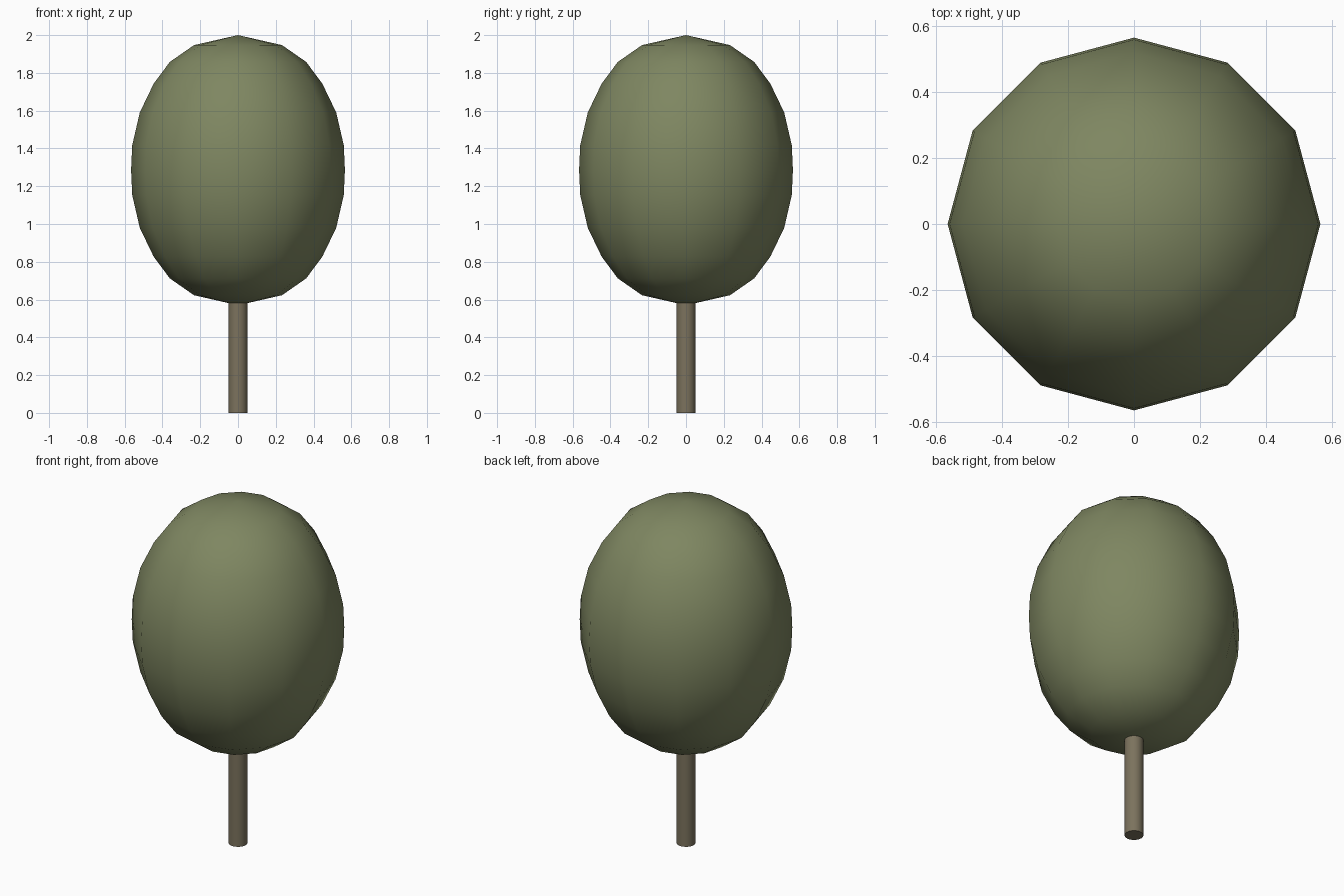
import bpy, bmesh, math

if "Cube" in bpy.data.objects:
    bpy.data.objects.remove(bpy.data.objects["Cube"])


def material(name, color):
    m = bpy.data.materials.new(name)
    m.diffuse_color = (*color, 1)
    m.use_nodes = True
    m.node_tree.nodes["Principled BSDF"].inputs["Base Color"].default_value = m.diffuse_color
    return m


def revolve(name, profile, sides, mat):
    """Spin an (r, z) profile around z; smooth shading with sharp edges kept."""
    bm = bmesh.new()
    verts = [bm.verts.new((r, 0, z)) for r, z in profile]
    edges = [bm.edges.new(pair) for pair in zip(verts, verts[1:])]
    bmesh.ops.spin(bm, geom=verts + edges, axis=(0, 0, 1), cent=(0, 0, 0),
                   steps=sides, angle=math.tau, use_duplicate=False)
    bmesh.ops.remove_doubles(bm, verts=bm.verts, dist=1e-4)
    bmesh.ops.recalc_face_normals(bm, faces=bm.faces)
    mesh = bpy.data.meshes.new(name)
    bm.to_mesh(mesh)
    bm.free()
    mesh.materials.append(mat)
    obj = bpy.data.objects.new(name, mesh)
    bpy.context.collection.objects.link(obj)
    bpy.ops.object.select_all(action='DESELECT')
    obj.select_set(True)
    bpy.context.view_layer.objects.active = obj
    bpy.ops.object.shade_smooth_by_angle(angle=math.radians(50))
    return obj


# Foliage: twelve-sided egg, mirrored about its widest ring
MID = 1.285
upper = [(0, 0.715), (0.233, 0.662), (0.361, 0.573), (0.447, 0.457),
         (0.52, 0.305), (0.56, 0.132)]
crown = ([(r, MID + h) for r, h in upper] + [(0.566, MID)]
         + [(r, MID - h) for r, h in reversed(upper)])
revolve("tree_crown", crown, 12, material("foliage", (0.21, 0.24, 0.12)))

# Trunk: slim cylinder running up into the foliage
revolve("tree_trunk", [(0, 0), (0.05, 0), (0.05, 0.65), (0, 0.65)], 24,
        material("bark", (0.2, 0.17, 0.11)))
